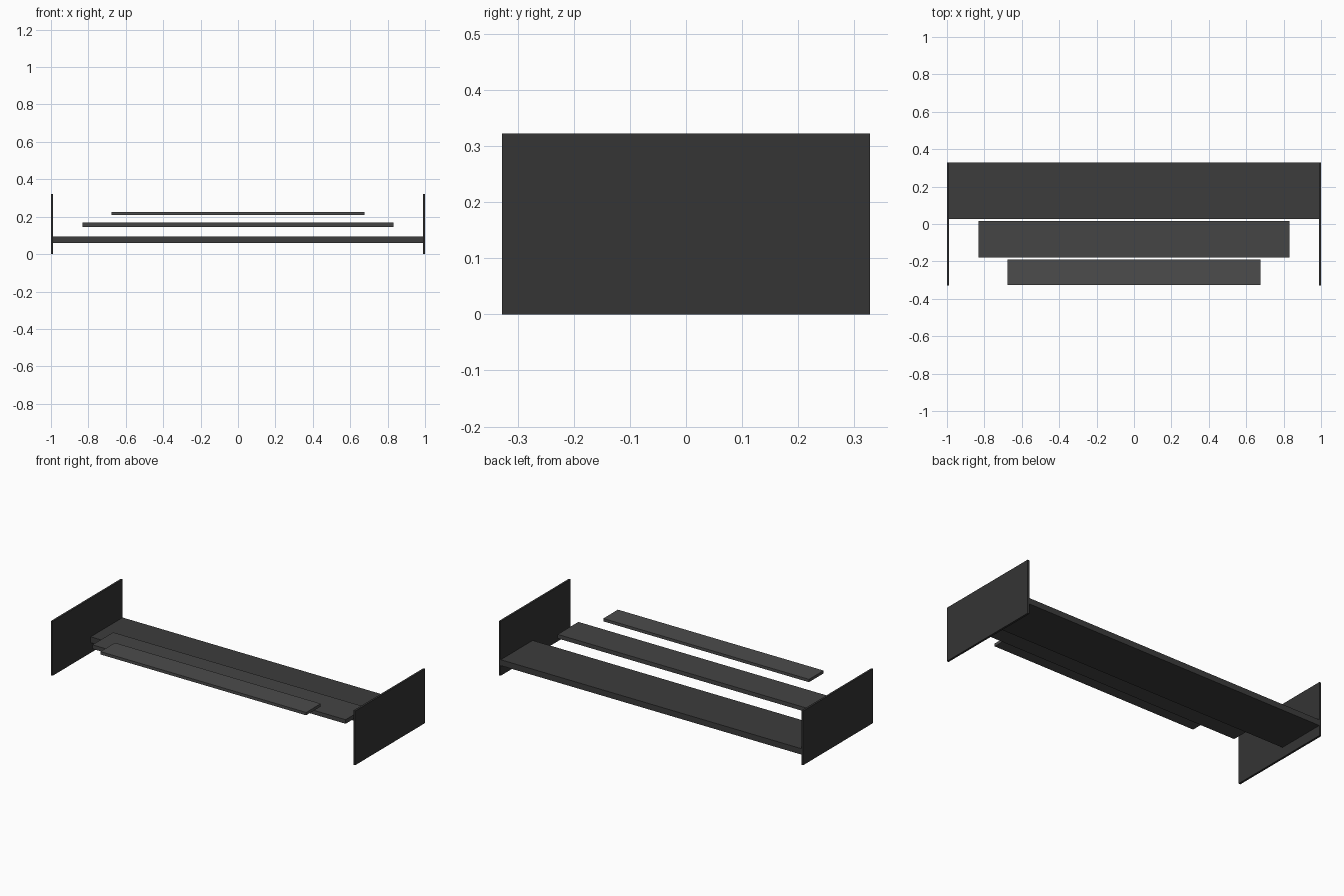
import bpy

if "Cube" in bpy.data.objects:
    bpy.data.objects.remove(bpy.data.objects["Cube"])


def box(name, x, y, z, shade):
    """Box from (min, max) ranges on each axis, with a grey diffuse colour."""
    bpy.ops.mesh.primitive_cube_add(size=1, location=[(a + b) / 2 for a, b in (x, y, z)])
    ob = bpy.context.object
    ob.name = name
    ob.scale = [b - a for a, b in (x, y, z)]
    bpy.ops.object.transform_apply(location=False, rotation=False, scale=True)
    mat = bpy.data.materials.new(name + "_paint")
    mat.diffuse_color = (shade, shade, shade, 1)
    mat.use_nodes = True
    mat.node_tree.nodes["Principled BSDF"].inputs["Base Color"].default_value = mat.diffuse_color
    ob.data.materials.append(mat)
    return ob


# Stepped wing planes: each one shorter, thinner and higher towards the front
box("main_plane", (-0.99, 0.99), (0.028, 0.328), (0.06, 0.095), 0.045)
box("middle_flap", (-0.832, 0.832), (-0.178, 0.016), (0.144, 0.168), 0.058)
box("upper_flap", (-0.676, 0.676), (-0.326, -0.189), (0.209, 0.226), 0.072)

# Upright end plates
for side, label in ((-1, "left"), (1, "right")):
    edges = sorted((side * 0.988, side * 1.0))
    box(label + "_end_plate", edges, (-0.328, 0.328), (0, 0.322), 0.035)
